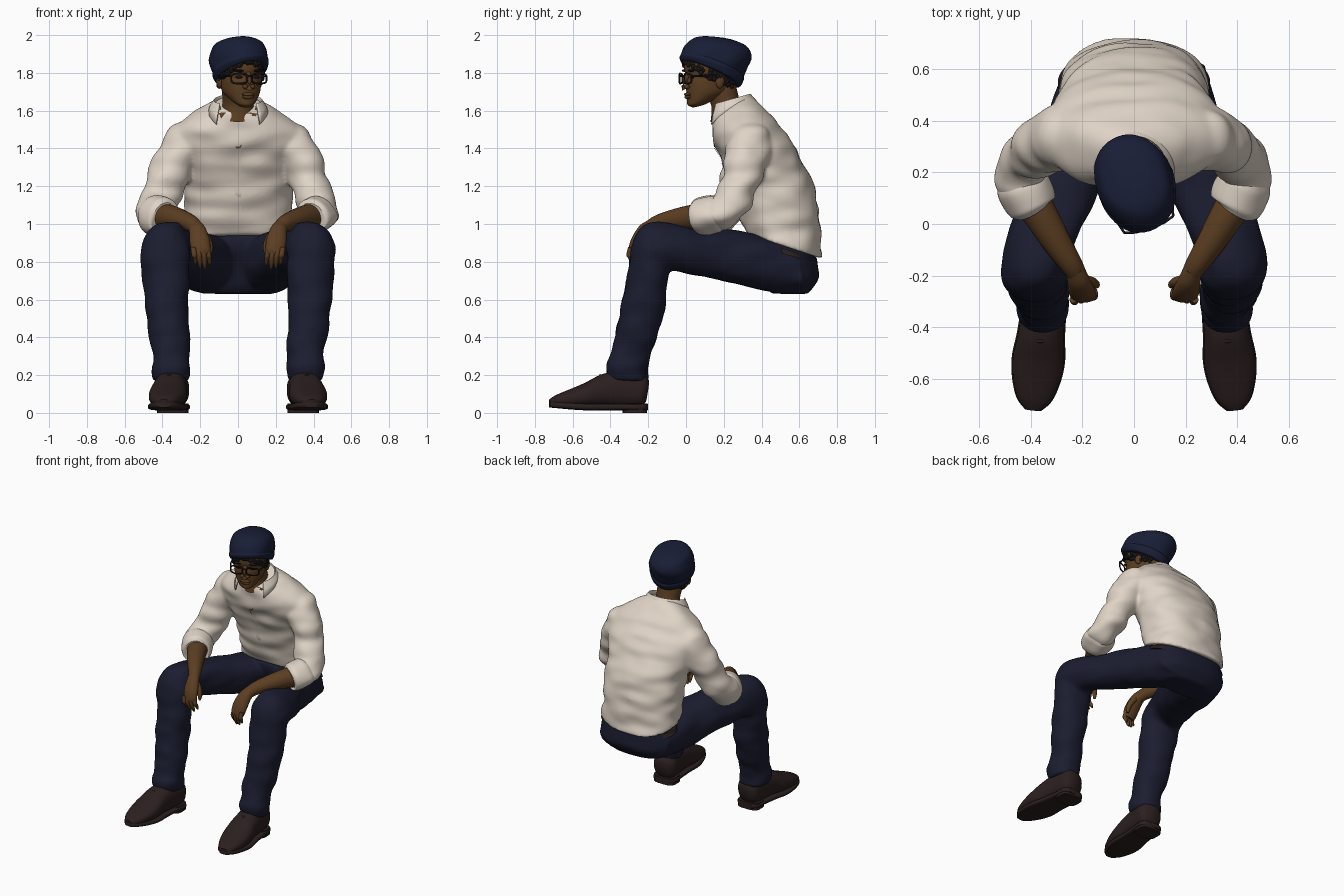
import bpy, bmesh, math, random
from mathutils import Vector, Matrix, noise

random.seed(4)
if "Cube" in bpy.data.objects:
    bpy.data.objects.remove(bpy.data.objects["Cube"], do_unlink=True)
built = []


def material(name, r, g, b):
    m = bpy.data.materials.new(name)
    m.use_nodes = True
    m.diffuse_color = (r, g, b, 1)
    bsdf = m.node_tree.nodes["Principled BSDF"]
    bsdf.inputs["Base Color"].default_value = (r, g, b, 1)
    return m


SHIRT = material("cream cotton", .74, .655, .565)
DENIM = material("navy denim", .011, .012, .029)
KNIT = material("navy knit", .010, .013, .037)
SKIN = material("brown skin", .108, .049, .016)
LEATHER = material("dark brown leather", .025, .014, .014)
BLACK = material("black hair", .010, .008, .008)


def finish(name, bm, mat, frame=Matrix()):
    bmesh.ops.recalc_face_normals(bm, faces=bm.faces)
    me = bpy.data.meshes.new(name)
    bm.to_mesh(me)
    bm.free()
    ob = bpy.data.objects.new(name, me)
    bpy.context.collection.objects.link(ob)
    me.materials.append(mat)
    ob.matrix_world = frame
    built.append(ob)
    return ob


def spline(keys, steps):
    """Smooth interpolation through lists of (centre, side, depth) vectors."""
    out = []
    for i in range(len(keys) - 1):
        p = [keys[max(0, min(len(keys) - 1, i + k))] for k in (-1, 0, 1, 2)]
        for s in range(steps):
            t = s / steps
            out.append([b + .5 * t * (c - a + t * (2*a - 5*b + 4*c - d + t * (3*(b - c) + d - a)))
                        for a, b, c, d in zip(*p)])
    return out + [keys[-1]]


def loft(name, keys, mat, segs=40, steps=6, power=2.0, wrinkle=0, frame=Matrix()):
    bm = bmesh.new()
    rows = []
    for c, side, depth in spline(keys, steps):
        row = []
        for j in range(segs):
            t = math.tau * j / segs
            u, v = (math.copysign(abs(f) ** (2 / power), f) for f in (math.cos(t), math.sin(t)))
            p = c + side * u + depth * v
            # cloth folds run across the limb
            n = noise.noise(Vector((p.x * 5, p.y * 7, p.z * 13)))
            row.append(bm.verts.new(p + (p - c).normalized() * n * wrinkle))
        rows.append(row)
    for a, b in zip(rows, rows[1:]):
        for j in range(segs):
            k = (j + 1) % segs
            bm.faces.new((a[j], a[k], b[k], b[j]))
    bm.faces.new(rows[0])
    bm.faces.new(rows[-1])
    return finish(name, bm, mat, frame)


def slab(name, rings, mat, sign=1, **kw):
    """Rings given as x, front y, front z, back y, back z, half width."""
    keys = [(Vector((x * sign, (yf + yb) / 2, (zf + zb) / 2)), Vector((a, 0, 0)),
             Vector((0, yb - yf, zb - zf)) / 2) for x, yf, zf, yb, zb, a in rings]
    return loft(name, keys, mat, **kw)


def tube(name, path, mat, sign=1, ref=(0, 1, 0), **kw):
    """Path given as x, y, z, half width and, where flattened, half depth."""
    pts = [Vector((p[0] * sign, p[1], p[2])) for p in path]
    keys = []
    for i, p in enumerate(path):
        t = (pts[min(i + 1, len(pts) - 1)] - pts[max(i - 1, 0)]).normalized()
        side = t.cross(Vector(ref)).normalized()
        keys.append((pts[i], side * p[3], t.cross(side) * p[-1]))
    return loft(name, keys, mat, **kw)


def balls(name, spots, mat, frame=Matrix(), detail=16):
    bm = bmesh.new()
    for loc, size in spots:
        bmesh.ops.create_uvsphere(bm, u_segments=detail, v_segments=detail // 2, radius=1,
                                  matrix=Matrix.Translation(loc) @ Matrix.Diagonal((*size, 1)))
    return finish(name, bm, mat, frame)


def grid(bm, rows):
    rows = [[bm.verts.new(p) for p in row] for row in rows]
    for a, b in zip(rows, rows[1:]):
        for j in range(len(a) - 1):
            bm.faces.new((a[j], a[j + 1], b[j + 1], b[j]))


def fuse(name, parts, mat):
    """Melt overlapping parts into one garment."""
    bm = bmesh.new()
    for ob in parts:
        bm.from_mesh(ob.data)
        built.remove(ob)
        bpy.data.objects.remove(ob, do_unlink=True)
    ob = finish(name, bm, mat)
    melt = ob.modifiers.new("melt", 'REMESH')
    melt.mode, melt.voxel_size, melt.use_smooth_shade = 'VOXEL', .011, True
    soft = ob.modifiers.new("soften", 'SMOOTH')
    soft.factor, soft.iterations = .5, 7
    return ob


def laid_on(ob, target, gap):
    wrap = ob.modifiers.new("wrap", 'SHRINKWRAP')
    wrap.target, wrap.offset = target, gap


# Shirt body and trouser seat, to be fused with the limbs
shirt_parts = [slab("shirt_body", [
    (0, .315, .95, .722, .815, .288), (0, .28, 1.05, .71, .98, .283), (0, .25, 1.15, .695, 1.12, .285),
    (0, .21, 1.26, .645, 1.27, .305), (0, .175, 1.36, .575, 1.41, .335), (0, .15, 1.44, .495, 1.52, .345),
    (0, .14, 1.50, .425, 1.60, .285), (0, .14, 1.56, .36, 1.655, .18), (0, .145, 1.60, .335, 1.68, .112)],
    SHIRT, segs=96, steps=10, power=2.25, wrinkle=.02)]
trouser_parts = [slab("trouser_seat", [
    (0, .33, .945, .69, .83, .272), (0, .34, .86, .70, .77, .283), (0, .39, .75, .70, .71, .28),
    (0, .42, .67, .675, .665, .24), (0, .45, .632, .645, .63, .19)], DENIM, segs=56, power=2.4, wrinkle=.006)]

for side, s in (("left", 1), ("right", -1)):
    # Trouser leg from hip over the knee to the hem
    trouser_parts.append(slab(side + "_trouser_leg", [
        (.14, .58, .86, .64, .65, .14), (.15, .48, .92, .53, .632, .16), (.19, .34, .955, .40, .65, .16),
        (.26, .16, .97, .20, .70, .15), (.33, -.01, .995, .04, .735, .143), (.375, -.15, 1.01, -.05, .75, .13),
        (.385, -.25, .975, -.085, .745, .128), (.385, -.29, .87, -.092, .715, .127),
        (.383, -.305, .76, -.1, .65, .122), (.375, -.345, .56, -.12, .51, .112),
        (.36, -.385, .38, -.175, .34, .102), (.357, -.402, .30, -.19, .28, .094),
        (.355, -.422, .245, -.205, .23, .102), (.356, -.408, .175, -.208, .165, .09)],
        DENIM, s, power=2.2, wrinkle=.014))

    # Sleeve with a rolled cuff
    shirt_parts.append(tube(side + "_sleeve", [
        (.17, .35, 1.455, .11), (.26, .34, 1.425, .126), (.335, .315, 1.33, .113), (.387, .28, 1.2, .103),
        (.43, .235, 1.1, .098), (.437, .17, 1.055, .096), (.405, .105, 1.035, .09)],
        SHIRT, s, wrinkle=.022, steps=9))
    tube(side + "_rolled_cuff", [(.438, .175, 1.055, .09), (.43, .15, 1.05, .102), (.405, .10, 1.038, .104),
                                 (.388, .065, 1.036, .096), (.386, .062, 1.035, .08)], SHIRT, s, wrinkle=.016)

    # Forearm resting on the knee, and a hanging hand
    tube(side + "_forearm", [(.42, .13, 1.04, .075), (.36, .03, 1.035, .066), (.30, -.07, 1.02, .056),
                             (.245, -.155, 1.0, .044), (.215, -.205, .97, .036)], SKIN, s, segs=24)
    tube(side + "_palm", [(.23, -.175, .995, .036, .034), (.215, -.22, .965, .045, .036),
                          (.203, -.26, .91, .053, .032), (.195, -.28, .86, .05, .026),
                          (.19, -.283, .835, .042, .018)], SKIN, s, segs=24)
    for i, (name, low) in enumerate((("index", .785), ("middle", .765), ("ring", .77), ("little", .79))):
        x = .156 + .025 * i
        y = -.275 - .006 * i
        tube(f"{side}_{name}_finger", [(x + .006, y, .875, .014), (x, y - .008, .835, .0145),
                                       (x - .004, y + .004, low + .03, .013), (x - .006, y + .018, low, .007)],
             SKIN, s, segs=12, steps=4)
    tube(side + "_thumb", [(.20, -.215, .965, .022), (.165, -.225, .925, .02), (.148, -.235, .88, .016),
                           (.146, -.24, .845, .008)], SKIN, s, segs=12, steps=4)

    # Shoe, toe turned slightly out: upper, sole, heel block and laces
    def foot(y):
        return .338 + (-.21 - y) * .105
    upper = [(-.207, .115, .055, .06), (-.24, .12, .083, .09), (-.33, .125, .085, .10), (-.43, .118, .09, .088),
             (-.52, .095, .1, .066), (-.60, .078, .092, .05), (-.68, .062, .066, .034), (-.722, .055, .028, .016)]
    tube(side + "_shoe_upper", [(foot(y), y, z, a, b) for y, z, a, b in upper], LEATHER, s,
         ref=(0, 0, 1), power=2.4, segs=32)
    tube(side + "_shoe_sole", [(foot(y), y, .031 + max(0, -.55 - y) * .09, a + .004, .018)
                               for y, z, a, b in upper], LEATHER, s, ref=(0, 0, 1), power=4, segs=32)
    slab(side + "_shoe_heel", [(.345, -.335, z, -.207, z, .083) for z in (0, .025, .05)], LEATHER, s, power=3.5)
    for i in range(3):
        y, z = -.45 - .032 * i, .198 - .02 * i
        tube(f"{side}_shoe_lace_{i + 1}", [(foot(y) - .04, y, z - .015, .007), (foot(y), y - .005, z, .007),
                                           (foot(y) + .04, y, z - .015, .007)], LEATHER, s, segs=8)

shirt = fuse("shirt", shirt_parts, SHIRT)
fuse("trousers", trouser_parts, DENIM)
# Belt, showing only at the hips
slab("belt", [(0, .42, .90, .66, .825, .288), (0, .43, .87, .665, .795, .296)],
     LEATHER, segs=56, steps=2, power=2.3)

# Bare chest in the open neck, and the button strip below it
bm = bmesh.new()
grid(bm, [[(u / 6 * (.004 + .1 * k / 16), .15, 1.39 + .2 * k / 16) for u in range(-6, 7)] for k in range(17)])
laid_on(finish("open_neck", bm, SKIN), shirt, .004)
bm = bmesh.new()
grid(bm, [[(x, .145 + .17 * i / 24, 1.395 - .42 * i / 24) for x in (-.016, 0, .016)] for i in range(25)])
laid_on(finish("button_strip", bm, SHIRT), shirt, .005)

# Folded collar with wings spread open
bm = bmesh.new()
rows = []
for i in range(-20, 21):
    k = abs(i) / 20
    t = .77 * math.pi * i / 20
    x, y = math.sin(t), math.cos(t)
    top = 1.69 - .03 * (1 - y)
    drop = .045 + .065 * k ** 4
    rows.append([(x * (r + .03 * k ** 2), .235 + y * r * .93, top - d)
                 for r, d in ((.108, .03), (.115, 0), (.134, drop * .5), (.147, drop))])
grid(bm, rows)
finish("collar", bm, SHIRT).modifiers.new("thickness", 'SOLIDIFY').thickness = .008

# Neck
slab("neck", [(0, .13, 1.54, .30, 1.60, .088), (0, .135, 1.62, .28, 1.67, .082),
              (0, .11, 1.68, .265, 1.73, .085), (0, .07, 1.74, .25, 1.78, .085)], SKIN)

# Head, turned a little towards its left
HEAD = Matrix.Translation((.012, .13, 0)) @ Matrix.Rotation(math.radians(19), 4, 'Z')
slab("head", [
    (0, -.10, 1.617, -.03, 1.635, .03), (0, -.125, 1.63, 0, 1.65, .052), (0, -.128, 1.655, .05, 1.675, .075),
    (0, -.13, 1.70, .1, 1.70, .097), (0, -.133, 1.75, .13, 1.75, .107), (0, -.13, 1.78, .14, 1.78, .111),
    (0, -.142, 1.82, .145, 1.82, .114), (0, -.135, 1.87, .15, 1.87, .113), (0, -.09, 1.92, .12, 1.92, .09)],
    SKIN, frame=HEAD, power=2.1)
tube("nose", [(0, -.128, 1.80, .012), (0, -.142, 1.765, .015), (0, -.152, 1.735, .024), (0, -.142, 1.717, .02)],
     SKIN, frame=HEAD, segs=16, ref=(0, 0, 1))
balls("nostrils", [((x, -.14, 1.727), (.014, .016, .012)) for x in (-.02, .02)], SKIN, HEAD)
balls("lips", [((0, -.128, 1.686), (.036, .017, .01)), ((0, -.126, 1.671), (.032, .017, .01))], SKIN, HEAD)
balls("ears", [((x, .015, 1.755), (.014, .025, .038)) for x in (-.112, .112)], SKIN, HEAD)
balls("eyebrows", [((x, -.126, 1.812), (.036, .014, .007)) for x in (-.048, .048)], BLACK, HEAD)
balls("eyes", [((x, -.12, 1.778), (.02, .01, .008)) for x in (-.048, .048)], BLACK, HEAD)

# Glasses
for side, s in (("left", 1), ("right", -1)):
    rim = []
    for i in range(17):
        t = math.tau * i / 16
        u, v = (math.copysign(abs(f) ** .6, f) for f in (math.cos(t), math.sin(t)))
        rim.append((.056 + .043 * u, -.152 + .012 * max(0, u), 1.77 + .026 * v, .005))
    tube(side + "_glasses_rim", rim, BLACK, s, segs=8, steps=3, frame=HEAD)
    tube(side + "_glasses_temple", [(.1, -.14, 1.783, .005), (.116, -.07, 1.783, .005), (.12, .02, 1.78, .005)],
         BLACK, s, ref=(0, 0, 1), segs=8, frame=HEAD)
tube("glasses_bridge", [(-.015, -.152, 1.78, .005), (0, -.157, 1.785, .005), (.015, -.152, 1.78, .005)],
     BLACK, segs=8, frame=HEAD)

# Curly hair showing below the hat, longest at the temples
curls = []
for i in range(110):
    t = random.uniform(-2.4, 2.4)
    front = math.cos(t)
    drop = random.uniform(0, .012 + .04 * math.sin(t) ** 2)
    r = random.uniform(.010, .015)
    curls.append(((.114 * math.sin(t), -.002 - .142 * front, 1.802 + .06 * front - drop), (r, r, r)))
balls("curly_hair", curls, BLACK, HEAD, 8)

# Knitted hat with a turned-up edge, tipped to one side
PIVOT = Matrix.Translation((0, 0, 1.86))
HAT = HEAD @ PIVOT @ Matrix.Rotation(math.radians(-7), 4, 'Y') @ PIVOT.inverted()
slab("knit_hat", [
    (0, -.148, 1.868, .145, 1.73, .130), (0, -.156, 1.90, .168, 1.77, .147), (0, -.138, 1.945, .20, 1.82, .152),
    (0, -.10, 1.975, .222, 1.88, .135), (-.01, -.045, 1.993, .205, 1.935, .098), (-.015, .03, 1.992, .15, 1.97, .04)],
    KNIT, frame=HAT, wrinkle=.012)
slab("hat_edge", [
    (0, -.146, 1.862, .143, 1.722, .130), (0, -.156, 1.866, .155, 1.727, .140),
    (0, -.163, 1.89, .172, 1.76, .152), (0, -.150, 1.91, .168, 1.785, .144)], KNIT, frame=HAT, wrinkle=.008)

# Smooth shading with sharp rims kept
bpy.ops.object.select_all(action='DESELECT')
for ob in built:
    ob.select_set(True)
bpy.context.view_layer.objects.active = built[0]
bpy.ops.object.shade_smooth_by_angle(angle=math.radians(50))
